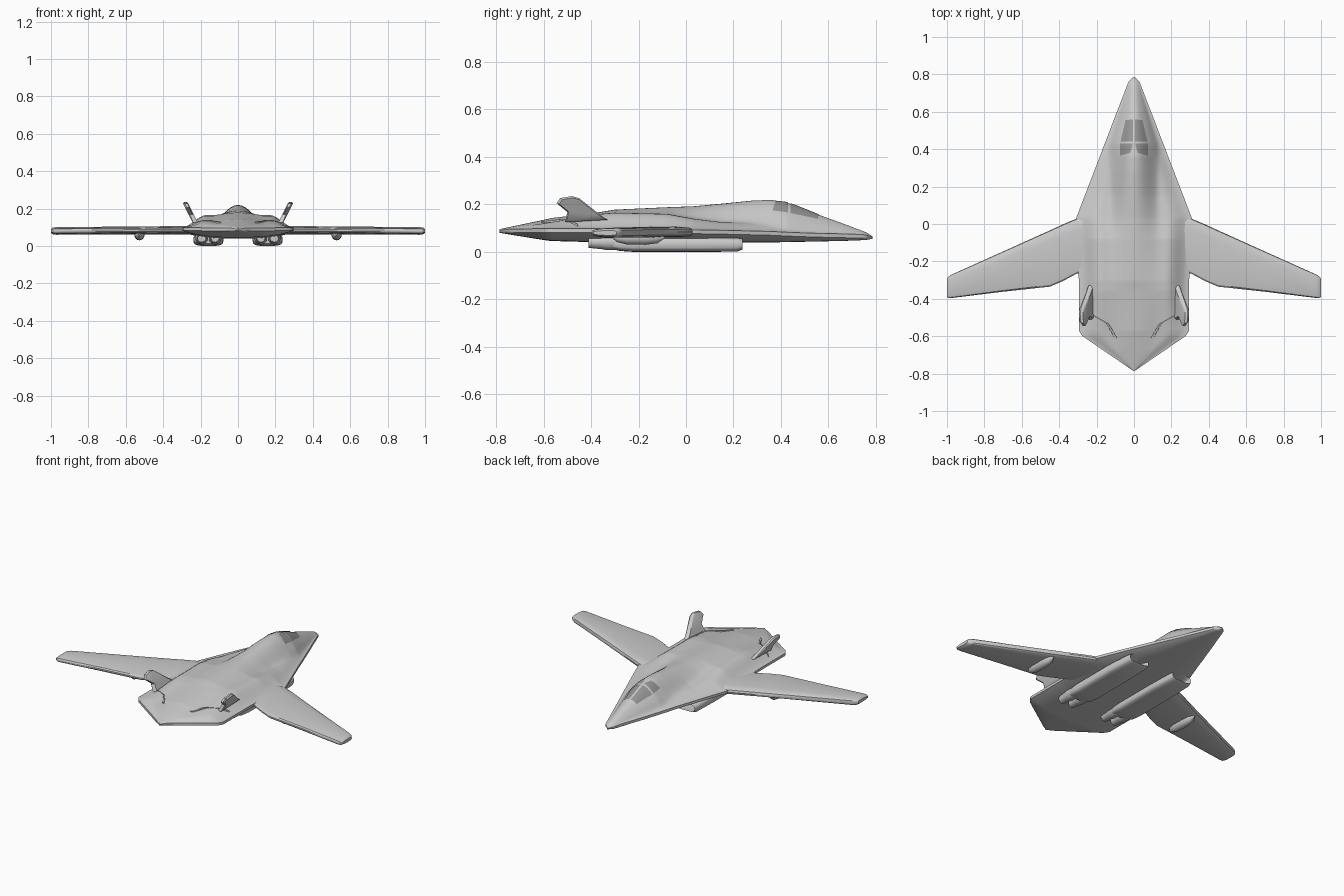
import bpy, bmesh, math

if "Cube" in bpy.data.objects:
    bpy.data.objects.remove(bpy.data.objects["Cube"])

# ---------- helpers ----------
def finish(name, bm, mirror=True, mat=None, angle=35):
    bmesh.ops.remove_doubles(bm, verts=bm.verts, dist=1e-5)
    bmesh.ops.recalc_face_normals(bm, faces=bm.faces)
    me = bpy.data.meshes.new(name)
    bm.to_mesh(me)
    bm.free()
    ob = bpy.data.objects.new(name, me)
    bpy.context.collection.objects.link(ob)
    if mat:
        me.materials.append(mat)
    bpy.ops.object.select_all(action='DESELECT')
    bpy.context.view_layer.objects.active = ob
    ob.select_set(True)
    bpy.ops.object.shade_smooth_by_angle(angle=math.radians(angle))
    if mirror:
        m = ob.modifiers.new("Mirror", 'MIRROR')
        m.use_axis[0] = True
        m.use_mirror_merge = False
    return ob

def loft(name, rings, **kw):
    bm = bmesh.new()
    vs = [[bm.verts.new(p) for p in r] for r in rings]
    n = len(rings[0])
    for a, b in zip(vs, vs[1:]):
        for i in range(n):
            bm.faces.new((a[i], a[(i + 1) % n], b[(i + 1) % n], b[i]))
    bm.faces.new(vs[0])
    bm.faces.new(vs[-1])
    return finish(name, bm, **kw)

def oval(cx, y, cz, rx, rz, p=1.0, n=24):
    f = lambda v: math.copysign(abs(v) ** p, v)
    return [(cx + rx * f(math.cos(2 * math.pi * i / n)), y,
             cz + rz * f(math.sin(2 * math.pi * i / n))) for i in range(n)]

# ---------- blended fuselage ----------
# y, half width, rim z, shoulder z, spine z, belly z
KEYS = [(0.785, .004, .062, .063, .066, .055), (0.76, .03, .065, .074, .082, .05),
        (0.66, .068, .068, .085, .120, .046), (0.56, .107, .070, .095, .156, .044),
        (0.47, .141, .073, .105, .192, .042), (0.42, .161, .075, .11, .209, .041),
        (0.36, .183, .078, .115, .219, .04), (0.28, .214, .080, .12, .216, .04),
        (0.15, .264, .083, .125, .203, .04), (0.03, .31, .085, .14, .192, .04),
        (-0.08, .305, .088, .16, .188, .04), (-0.30, .295, .09, .165, .178, .04),
        (-0.36, .295, .09, .16, .168, .04), (-0.57, .295, .09, .125, .142, .046),
        (-0.60, .275, .09, .12, .135, .05), (-0.785, .004, .088, .094, .096, .08)]

def station(y):
    for a, b in zip(KEYS, KEYS[1:]):
        if a[0] >= y >= b[0]:
            t = (a[0] - y) / (a[0] - b[0])
            return [p + (q - p) * t for p, q in zip(a, b)][1:]
    return KEYS[-1][1:]

def top_z(x, y):
    w, rim, sh, spine, _ = station(y)
    rim += min(.008, w * .2)
    s = min(1, max(0, (1 - abs(x) / w) / .42))
    s = s * s * (3 - 2 * s)
    t = min(1, abs(x) / min(.135, .85 * w))
    return rim + max(0, sh - rim) * s + (spine - max(sh, rim)) * (1 - t * t) ** 1.6

def belly_z(x, y):
    w, rim, _, _, bot = station(y)
    rim -= min(.008, w * .2)
    return rim - (rim - bot) * (1 - (abs(x) / w) ** 3)

rings = []
ys = sorted({round(0.785 - 1.57 * i / 64, 4) for i in range(65)} | {k[0] for k in KEYS}, reverse=True)
N = 36
for y in ys:
    w = station(y)[0]
    xs = [w * (-1 + 2 * i / N) for i in range(N + 1)]
    rings.append([(x, y, top_z(x, y)) for x in xs] + [(x, y, belly_z(x, y)) for x in reversed(xs)])
loft("fuselage", rings, mirror=False, angle=40)

# ---------- cockpit glazing, laid on the fuselage skin ----------
glass = bpy.data.materials.new("glass")
glass.diffuse_color = (.3, .3, .3, 1)
glass.use_nodes = True
glass.node_tree.nodes["Principled BSDF"].inputs["Base Color"].default_value = glass.diffuse_color

def pane(name, a, b, c, d, n=8):
    bm = bmesh.new()
    g = []
    for i in range(n + 1):
        row = []
        for j in range(n + 1):
            u, v = i / n, j / n
            x, y = [(a[k] * (1 - u) + b[k] * u) * (1 - v) + (d[k] * (1 - u) + c[k] * u) * v for k in (0, 1)]
            row.append(bm.verts.new((x, y, top_z(x, y) + .003)))
        g.append(row)
    for i in range(n):
        for j in range(n):
            bm.faces.new((g[i][j], g[i + 1][j], g[i + 1][j + 1], g[i][j + 1]))
    finish(name, bm, mat=glass)

pane("windscreen", (.006, .56), (.045, .555), (.072, .44), (.006, .44))
pane("side_window", (.006, .43), (.075, .43), (.075, .365), (.02, .38))

# ---------- wings ----------
def wing_ring(x, le, te, lo, hi):
    c, h, m = le - te, hi - lo, (lo + hi) / 2
    prof = [(0, 0), (.015, .28), (.06, .42), (.2, .5), (.5, .5), (.85, .38), (.97, .27), (1, .1)]
    up = [(x, le - c * f, m + h * t) for f, t in prof]
    dn = [(x, le - c * f, m - h * t) for f, t in reversed(prof[1:])]
    return up + dn

loft("wing", [wing_ring(.22, .03, -.25, .062, .106), wing_ring(.305, .03, -.265, .062, .106),
              wing_ring(.38, -.002, -.305, .062, .106), wing_ring(.45, -.034, -.335, .062, .105),
              wing_ring(.7, -.147, -.362, .061, .103), wing_ring(.97, -.268, -.395, .06, .101),
              wing_ring(.99, -.28, -.396, .063, .098), wing_ring(1.0, -.292, -.39, .07, .09)], angle=30)

# under-wing actuator fairings
loft("wing_fairing", [oval(.527, y, .062, .028 * s, .032 * s, n=16) for y, s in
                      ((-.31, .15), (-.29, .65), (-.25, .95), (-.17, 1), (-.12, .8), (-.09, .15))])

# ---------- canted tail fins ----------
FIN = [(-.33, .135), (-.36, .155), (-.45, .226), (-.48, .235), (-.53, .227),
       (-.545, .205), (-.50, .168), (-.51, .125)]
def fin_ring(off, k):
    return [(.238 + (z - .14) * .45 + off, -.45 + (y + .45) * k, .175 + (z - .175) * k) for y, z in FIN]
loft("tail_fin", [fin_ring(-.014, .88), fin_ring(-.007, 1), fin_ring(.007, 1), fin_ring(.014, .88)])

# raised lips where the upper fairings end
LIP = [(.25, -.46), (.215, -.49), (.145, -.53), (.125, -.56), (.10, -.605)]
loft("deck_lip", [[(x - .012, y - .006, top_z(x, y) - .01), (x - .007, y - .003, top_z(x, y) + .006),
                   (x + .007, y + .003, top_z(x, y) + .006), (x + .012, y + .006, top_z(x, y) - .01)]
                  for x, y in LIP])

# ---------- engine nacelles with hollow intake ----------
NAC = [(.15, .055, .042, .012), (.225, .06, .05, .008), (.238, .068, .056, .010), (.215, .074, .06, .001),
       (.05, .08, .065, 0), (-.22, .08, .065, 0), (-.28, .076, .065, .004), (-.31, .066, .06, .012)]
loft("engine_nacelle", [oval(.158, y, (t + b) / 2, w, (t - b) / 2, .55) for y, w, t, b in NAC])

# paired exhaust nozzles
for tag, x in (("inner", .122), ("outer", .194)):
    loft(tag + "_nozzle", [oval(x, y, .042, r, r, n=20) for y, r in
                           ((-.28, .034), (-.34, .034), (-.35, .031), (-.41, .025), (-.41, .021), (-.36, .02))])
